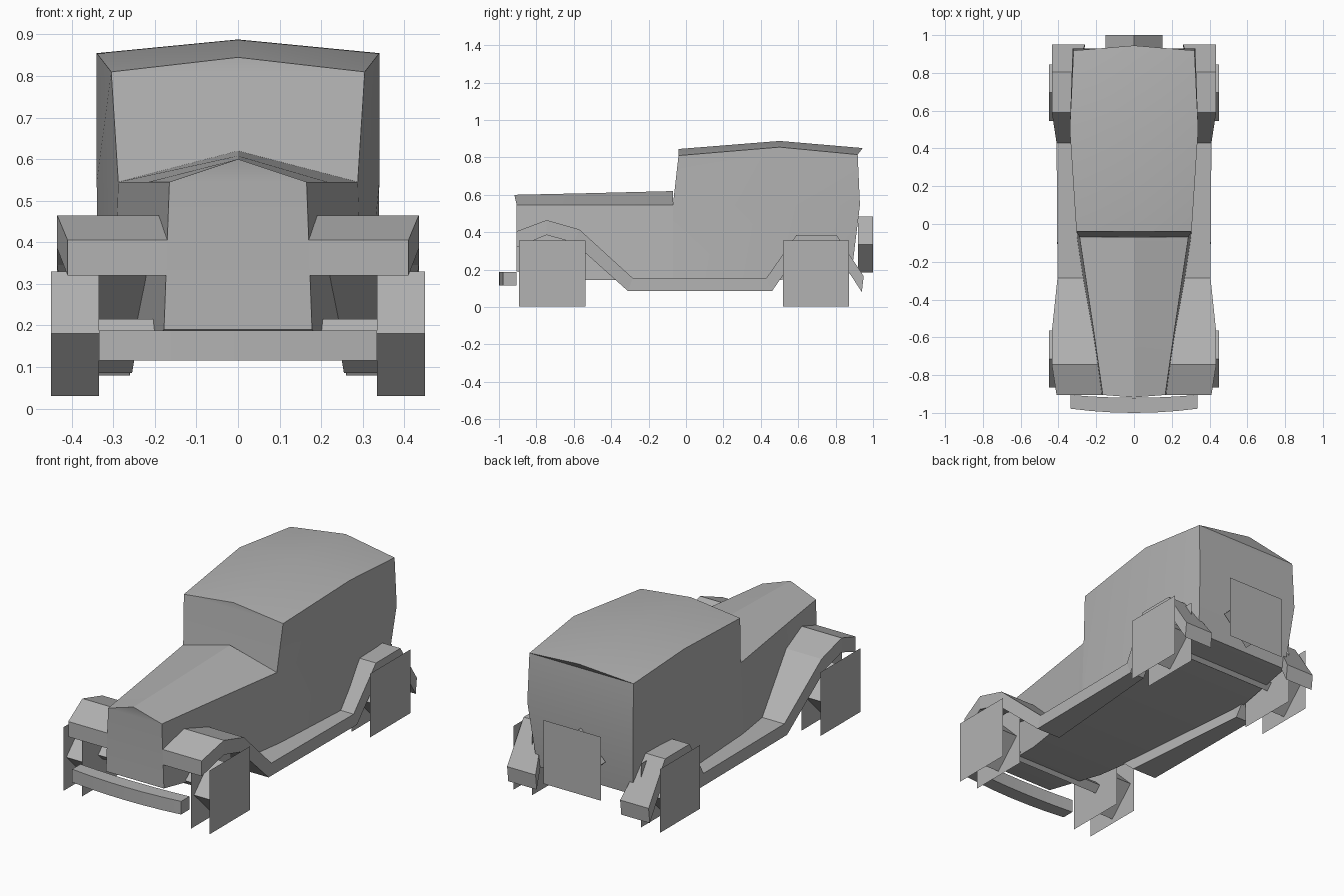
import bpy, bmesh, math
from mathutils import Matrix, Vector

cube = bpy.data.objects.get("Cube")
if cube:
    bpy.data.objects.remove(cube)

grey = bpy.data.materials.new("plain_grey")
grey.use_nodes = True
COLOUR = (0.45, 0.45, 0.45, 1)
grey.diffuse_color = COLOUR
grey.node_tree.nodes["Principled BSDF"].inputs["Base Color"].default_value = COLOUR


def finish(name, bm, mirror=False, smooth=False, solid=True):
    """Turn a bmesh into a named, coloured object."""
    if solid:
        bmesh.ops.recalc_face_normals(bm, faces=bm.faces)
    mesh = bpy.data.meshes.new(name)
    bm.to_mesh(mesh)
    bm.free()
    mesh.materials.append(grey)
    obj = bpy.data.objects.new(name, mesh)
    bpy.context.collection.objects.link(obj)
    if mirror:
        mod = obj.modifiers.new("other_side", 'MIRROR')
        mod.use_mirror_merge = False
    if smooth:
        bpy.ops.object.select_all(action='DESELECT')
        obj.select_set(True)
        bpy.context.view_layer.objects.active = obj
        bpy.ops.object.shade_smooth_by_angle(angle=math.radians(30))


def loft(name, rings, front=0, back=0, **kw):
    """Skin closed rings; front/back give the first rung of each cap, None leaves it open."""
    bm = bmesh.new()
    rows = [[bm.verts.new(p) for p in ring] for ring in rings]
    n = len(rows[0])
    for a, b in zip(rows, rows[1:]):
        for i in range(n):
            j = (i + 1) % n
            bm.faces.new((a[i], a[j], b[j], b[i]))
    for row, start in ((rows[0], front), (rows[-1], back)):
        if start is None:
            continue
        for i in range(start, (n - 1) // 2):
            rung = (row[i], row[i + 1], row[n - 2 - i], row[n - 1 - i])
            bm.faces.new(list(dict.fromkeys(rung)))
    finish(name, bm, **kw)


def arch(*half):
    """Mirror a half section, listed from the sill up to the centre line."""
    return list(half) + [(-x, y, z) for x, y, z in reversed(half[:-1])]


# Tapering hood with a ridged top
loft("hood", [
    arch((.178, -.905, .19), (.165, -.905, .545), (0, -.918, .60)),
    arch((.23, -.55, .145), (.216, -.55, .545), (0, -.55, .608)),
    arch((.302, -.07, .145), (.288, -.07, .545), (0, -.07, .62)),
], back=None, smooth=True)

# Closed cabin: windscreen, arched roof and bowed tail
loft("cabin", [
    arch((.302, -.07, .145), (.288, -.07, .545), (.305, -.04, .81), (0, -.04, .845)),
    arch((.335, .5, .145), (.34, .5, .545), (.34, .5, .855), (0, .5, .888)),
    arch((.295, .885, .18), (.325, .93, .545), (.32, .918, .815), (0, .945, .85)),
], front=1, smooth=True)

# Fenders and running board in one strip: top y, z, bottom y, z, inner x, outer x
strip = [
    (-.905, .405, -.905, .32, .168, .41),
    (-.745, .465, -.745, .385, .19, .435),
    (-.57, .415, -.6, .345, .21, .435),
    (-.285, .155, -.31, .085, .255, .405),
    (.43, .155, .46, .085, .32, .41),
    (.59, .385, .615, .31, .32, .435),
    (.805, .385, .79, .31, .31, .435),
    (.95, .165, .94, .08, .26, .435),
]
loft("fender_and_running_board",
     [[(i, yt, zt), (o, yt, zt), (o, yb, zb), (i, yb, zb)]
      for yt, zt, yb, zb, i, o in strip], mirror=True)

# Gently curved front bumper
rings = []
for k in range(-3, 4):
    t = k / 3
    x, f, b = .335 * t, -1 + .022 * t * t, -.92 + .015 * t * t
    rings.append([(x, f, .115), (x, f, .188), (x, b, .188), (x, b, .115)])
loft("front_bumper", rings, smooth=True)


def wheel(name, centre, axis, width, plates, mirror=False):
    """Four-sided open tread with flat square discs on its ends."""
    bm = bmesh.new()
    h = width / 2
    ends = [[bm.verts.new((s * h, .15 * math.cos(a * math.pi / 2), .15 * math.sin(a * math.pi / 2)))
             for a in range(4)] for s in (-1, 1)]
    for i in range(4):
        j = (i + 1) % 4
        bm.faces.new((ends[0][j], ends[0][i], ends[1][i], ends[1][j])[::-1])
    r = .177
    for s in plates:
        loop = [(-r, -r), (r, -r), (r, r), (-r, r)][::s]
        bm.faces.new([bm.verts.new((s * h, u, v)) for u, v in loop])
    if axis == 'Y':
        bm.transform(Matrix.Rotation(math.pi / 2, 4, 'Z'))
    bm.transform(Matrix.Translation(Vector(centre)))
    finish(name, bm, mirror=mirror, solid=False)


# Road wheels, axles and the spare on the tail
for label, y in (("front", -.715), ("rear", .695)):
    wheel(label + "_wheel", (.3925, y, .18), 'X', .115, (-1, 1), mirror=True)
    loft(label + "_axle", [[(x, y, .145), (x, y - .035, .18), (x, y, .215), (x, y + .035, .18)]
                           for x in (-.335, .335)])
wheel("spare_wheel", (0, .96, .335), 'Y', .08, (1,))
